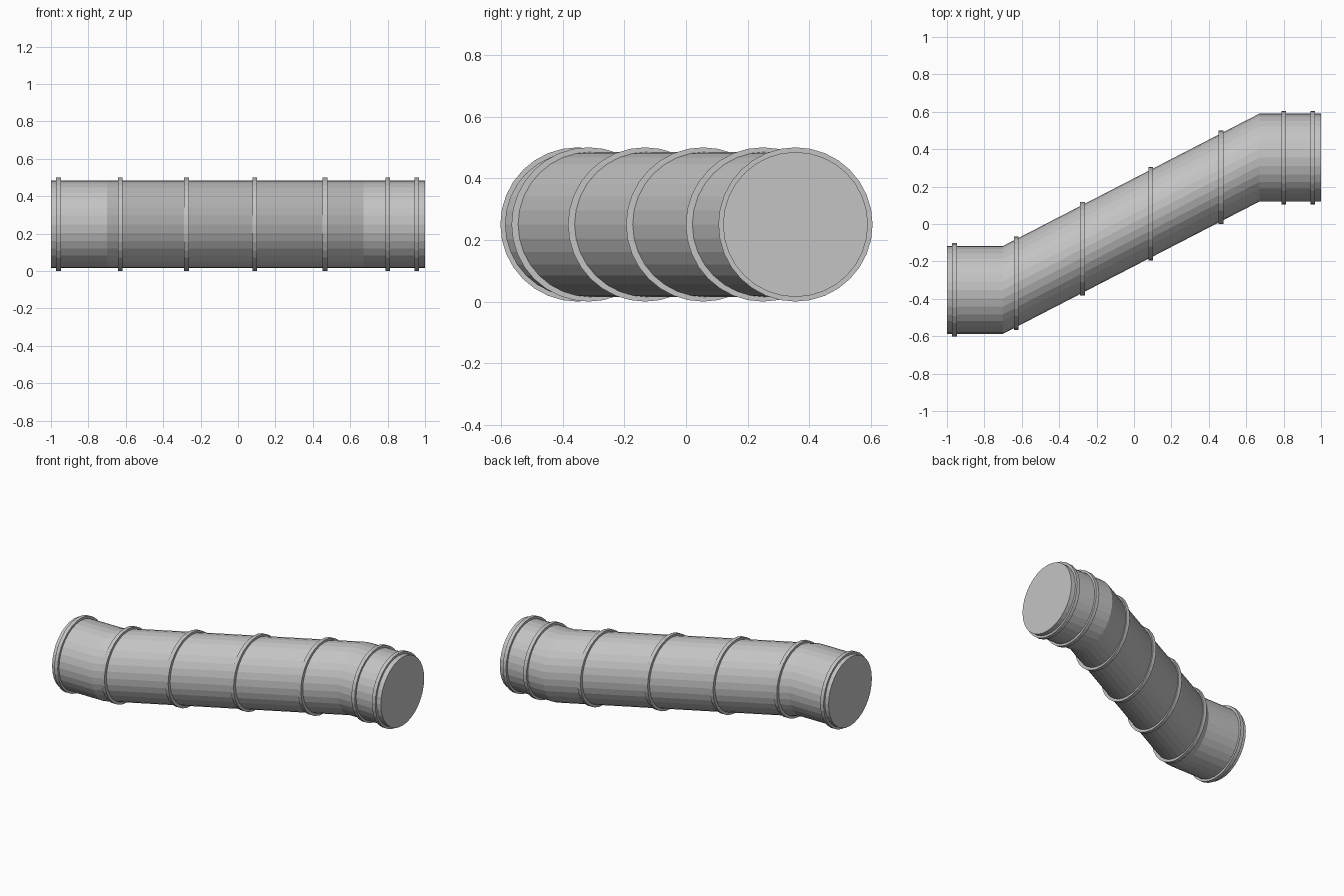
import bpy, bmesh, math

if "Cube" in bpy.data.objects:
    bpy.data.objects.remove(bpy.data.objects["Cube"])

SIDES = 32
CZ = 0.25
TUBE_R, RING_R, RING_W = 0.235, 0.25, 0.025

# Centre line of the offset duct, in plan
PATH = [(-1.0, -0.352), (-0.70, -0.352), (0.67, 0.355), (1.0, 0.355)]
RINGS = [-0.96, -0.63, -0.275, 0.09, 0.465, 0.80, 0.955]

metal = bpy.data.materials.new("grey metal")
metal.diffuse_color = (0.55, 0.55, 0.55, 1)
metal.use_nodes = True
metal.node_tree.nodes["Principled BSDF"].inputs["Base Color"].default_value = metal.diffuse_color


def centre_y(x):
    for (x0, y0), (x1, y1) in zip(PATH, PATH[1:]):
        if x <= x1:
            return y0 + (y1 - y0) * (x - x0) / (x1 - x0)
    return PATH[-1][1]


def loft(name, stations, radius):
    """Capped tube through upright circles at (x, y) stations."""
    bm = bmesh.new()
    loops = []
    for x, y in stations:
        loops.append([bm.verts.new((x,
                                    y + radius * math.cos(2 * math.pi * i / SIDES),
                                    CZ + radius * math.sin(2 * math.pi * i / SIDES)))
                      for i in range(SIDES)])
    for a, b in zip(loops, loops[1:]):
        for i in range(SIDES):
            j = (i + 1) % SIDES
            bm.faces.new((a[i], a[j], b[j], b[i]))
    bm.faces.new(loops[0])
    bm.faces.new(loops[-1])
    bmesh.ops.recalc_face_normals(bm, faces=bm.faces)
    mesh = bpy.data.meshes.new(name)
    bm.to_mesh(mesh)
    bm.free()
    mesh.materials.append(metal)
    obj = bpy.data.objects.new(name, mesh)
    bpy.context.collection.objects.link(obj)
    return obj


# Main duct
loft("duct", PATH, TUBE_R)

# Raised joint bands
for n, x in enumerate(RINGS):
    y = centre_y(x)
    loft(f"joint_band_{n + 1}", [(x - RING_W / 2, y), (x + RING_W / 2, y)], RING_R)
